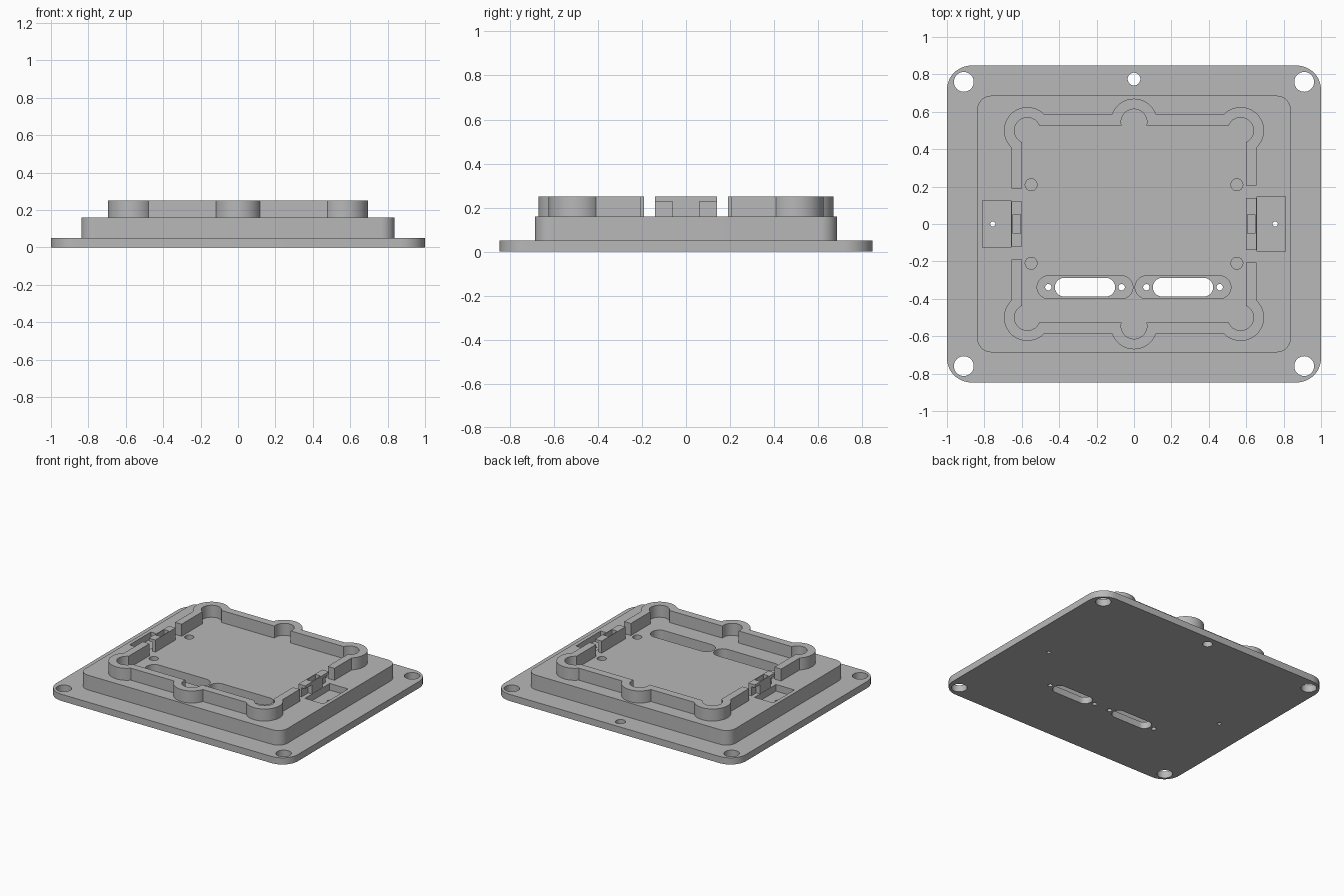
import bpy, bmesh, math

if "Cube" in bpy.data.objects:
    bpy.data.objects.remove(bpy.data.objects["Cube"], do_unlink=True)

grey = bpy.data.materials.new("plain grey")
grey.use_nodes = True
COLOUR = (0.48, 0.48, 0.48, 1)
grey.diffuse_color = COLOUR
grey.node_tree.nodes["Principled BSDF"].inputs["Base Color"].default_value = COLOUR


def prism(name, outline, z0, z1):
    """Extrude a closed xy outline between two heights."""
    bm = bmesh.new()
    low = [bm.verts.new((x, y, z0)) for x, y in outline]
    high = [bm.verts.new((x, y, z1)) for x, y in outline]
    bm.faces.new(low[::-1])
    bm.faces.new(high)
    for i in range(len(low)):
        j = (i + 1) % len(low)
        bm.faces.new((low[i], low[j], high[j], high[i]))
    mesh = bpy.data.meshes.new(name)
    bm.to_mesh(mesh)
    bm.free()
    mesh.materials.append(grey)
    ob = bpy.data.objects.new(name, mesh)
    bpy.context.collection.objects.link(ob)
    return ob


def rounded(name, cx, cy, hx, hy, r, z0, z1, steps=12):
    """Rounded slab; r equal to hy gives a slot."""
    points = []
    for k, (sx, sy) in enumerate(((1, 1), (-1, 1), (-1, -1), (1, -1))):
        for i in range(steps + 1):
            a = math.pi / 2 * (k + i / steps)
            p = (cx + sx * (hx - r) + r * math.cos(a),
                 cy + sy * (hy - r) + r * math.sin(a))
            if not points or math.dist(p, points[-1]) > 1e-5:
                points.append(p)
    if math.dist(points[0], points[-1]) < 1e-5:
        points.pop()
    return prism(name, points, z0, z1)


def disc(name, x, y, r, z0, z1, n=40):
    turn = [2 * math.pi * i / n for i in range(n)]
    return prism(name, [(x + r * math.cos(a), y + r * math.sin(a)) for a in turn], z0, z1)


def box(name, x0, x1, y0, y1, z0, z1):
    x0, x1 = sorted((x0, x1))
    return prism(name, [(x0, y0), (x1, y0), (x1, y1), (x0, y1)], z0, z1)


def combine(target, tool, operation="DIFFERENCE"):
    """Apply a boolean and discard the tool."""
    tool.hide_render = True
    mod = target.modifiers.new("boolean", "BOOLEAN")
    mod.operation, mod.solver, mod.object = operation, "EXACT", tool
    bpy.context.view_layer.update()
    graph = bpy.context.evaluated_depsgraph_get()
    mesh = bpy.data.meshes.new_from_object(target.evaluated_get(graph))
    target.modifiers.clear()
    target.data = mesh
    bpy.data.objects.remove(tool, do_unlink=True)


BASE, DECK, TOP = 0.05, 0.16, 0.25
BELOW, ABOVE = -0.1, 0.4

# Flange plate with raised platform
body = rounded("mounting_plate", 0, 0, 1, 0.847, 0.13, 0, BASE)
combine(body, rounded("platform", 0, 0, 0.838, 0.686, 0.075, 0.02, DECK), "UNION")

# Mounting holes
for sx in (-1, 1):
    for sy in (-1, 1):
        combine(body, disc("corner_hole", 0.91 * sx, 0.76 * sy, 0.053, BELOW, ABOVE))
        combine(body, disc("locating_recess", 0.55 * sx, 0.21 * sy, 0.032, 0.08, ABOVE, 24))
combine(body, disc("rear_hole", 0, 0.775, 0.034, BELOW, ABOVE))

# Connector pockets with slots and screw holes
for side in (-1, 1):
    x, y = 0.262 * side, -0.338
    combine(body, rounded("connector_pocket", x, y, 0.256, 0.061, 0.061, BASE, ABOVE))
    combine(body, rounded("connector_slot", x, y, 0.161, 0.05, 0.05, BELOW, ABOVE))
    for offset in (-0.196, 0.196):
        combine(body, disc("screw_hole", x + offset, y, 0.017, BELOW, ABOVE, 20))

# Latch pockets beside the frame: side, half width of latch, half width of gap
LATCHES = ((-1, 0.12, 0.19), (1, 0.14, 0.205))
for side, half, gap in LATCHES:
    combine(body, box("latch_pocket", 0.657 * side, 0.81 * side,
                      -half - 0.006, half + 0.006, 0.11, ABOVE))
    combine(body, disc("latch_hole", 0.755 * side, 0, 0.014, BELOW, ABOVE, 20))


# Raised frame: outer lobed solid minus inner lobed solid
def lobed(name, hx, hy, r, z0, z1):
    ob = box(name, -hx, hx, -hy, hy, z0, z1)
    for sy in (-1, 1):
        for x, y in ((-0.57, 0.5), (0, 0.545), (0.57, 0.5)):
            combine(ob, disc("lobe", x, y * sy, r, z0, z1, 48), "UNION")
    return ob


frame = lobed("frame_wall", 0.655, 0.585, 0.125, DECK - 0.005, TOP)
combine(frame, lobed("frame_opening", 0.6, 0.527, 0.069, 0, ABOVE))
for side, half, gap in LATCHES:
    combine(frame, box("wall_gap", 0.5 * side, 0.75 * side, -gap, gap, 0, ABOVE))

# Latch blocks with centre well and recessed wings under the cap
parts = [body, frame]
for side, half, gap in LATCHES:
    name = "left_latch" if side > 0 else "right_latch"
    latch = box(name, 0.6 * side, 0.655 * side, -half, half, DECK - 0.005, TOP)
    combine(latch, box("well", 0.606 * side, 0.648 * side, -0.052, 0.052, DECK, ABOVE))
    for sy in (-1, 1):
        y0, y1 = sorted((0.062 * sy, 0.3 * sy))
        combine(latch, box("wing_recess", 0.625 * side, 0.7 * side, y0, y1, DECK, 0.228))
    parts.append(latch)

# Smooth the curved walls, keep the edges crisp
bpy.ops.object.select_all(action="DESELECT")
for ob in parts:
    ob.select_set(True)
bpy.context.view_layer.objects.active = body
bpy.ops.object.shade_smooth_by_angle(angle=math.radians(30))
